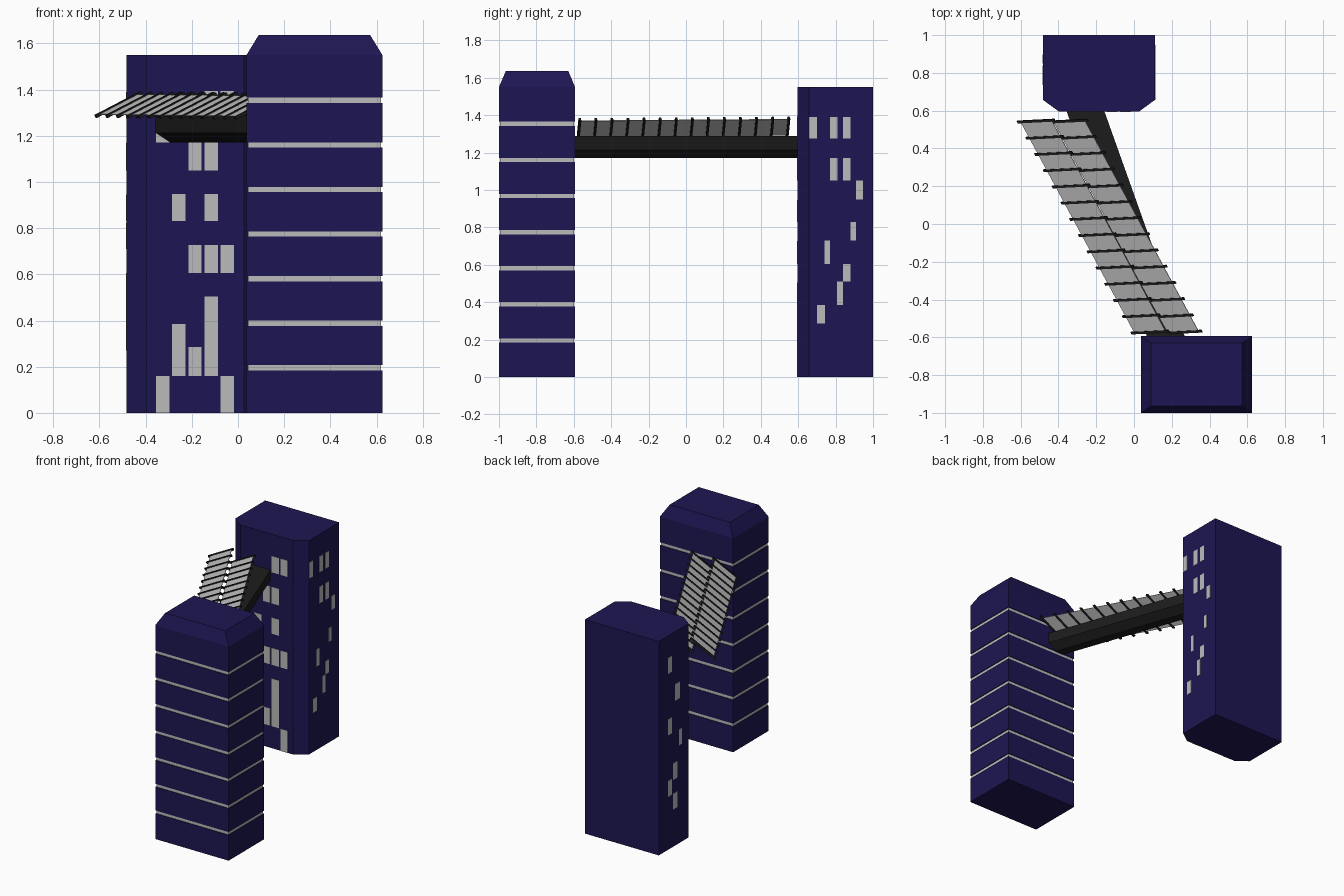
import bpy, bmesh
from mathutils import Vector

if "Cube" in bpy.data.objects:
    bpy.data.objects.remove(bpy.data.objects["Cube"])


def material(name, rgb):
    m = bpy.data.materials.new(name)
    m.diffuse_color = (*rgb, 1)
    m.use_nodes = True
    m.node_tree.nodes["Principled BSDF"].inputs["Base Color"].default_value = m.diffuse_color
    return m


NAVY = material("navy", (0.012, 0.008, 0.085))
PALE = material("pale_grey", (0.5, 0.5, 0.5))
DARK = material("near_black", (0.012, 0.012, 0.012))


def loft(bm, rings):
    """Closed solid through matching rings of points."""
    loops = [[bm.verts.new(p) for p in ring] for ring in rings]
    n = len(loops[0])
    for a, b in zip(loops, loops[1:]):
        for i in range(n):
            j = (i + 1) % n
            bm.faces.new((a[i], a[j], b[j], b[i]))
    bm.faces.new(loops[0][::-1])
    bm.faces.new(loops[-1])


def rect(x0, x1, y0, y1, z):
    return [(x0, y0, z), (x1, y0, z), (x1, y1, z), (x0, y1, z)]


def box(bm, x0, x1, y0, y1, z0, z1):
    loft(bm, [rect(x0, x1, y0, y1, z0), rect(x0, x1, y0, y1, z1)])


def bar(bm, a, b, u, v):
    """Bar from a to b with half-section vectors u and v."""
    loft(bm, [[p - u - v, p + u - v, p + u + v, p - u + v] for p in (a, b)])


def finish(bm, name, mat):
    bmesh.ops.recalc_face_normals(bm, faces=bm.faces)
    me = bpy.data.meshes.new(name)
    bm.to_mesh(me)
    bm.free()
    me.materials.append(mat)
    ob = bpy.data.objects.new(name, me)
    bpy.context.collection.objects.link(ob)


# Front tower: stacked storeys with a bevelled cap
X0, X1, Y0, Y1 = 0.037, 0.625, -1.0, -0.593
bm = bmesh.new()
z = 0
for i in range(7):
    gap = 0.184 + 0.193 * i
    box(bm, X0, X1, Y0, Y1, z, gap)
    z = gap + 0.023
loft(bm, [rect(X0, X1, Y0, Y1, z), rect(X0, X1, Y0, Y1, 1.55),
          rect(X0 + 0.053, X1 - 0.053, Y0 + 0.037, Y1 - 0.037, 1.637)])
finish(bm, "front_tower_storeys", NAVY)

# Pale window bands, inset between storeys
bm = bmesh.new()
for i in range(7):
    gap = 0.184 + 0.193 * i
    box(bm, X0 + 0.006, X1 - 0.006, Y0 + 0.006, Y1 - 0.006, gap, gap + 0.023)
finish(bm, "front_tower_window_bands", PALE)

# Back tower with cut front corners
plan = [(-0.397, 0.595), (0.026, 0.595), (0.111, 0.657),
        (0.111, 1.0), (-0.482, 1.0), (-0.482, 0.657)]
bm = bmesh.new()
loft(bm, [[(x, y, h) for x, y in plan] for h in (0, 1.55)])
finish(bm, "back_tower", NAVY)

# Front windows: column number, bottom, top
bm = bmesh.new()
for c, z0, z1 in [(0, 0, .16), (4, 0, .16), (1, .16, .385), (2, .16, .285),
                  (3, .16, .505), (2, .605, .727), (3, .605, .727),
                  (4, .605, .727), (1, .83, .947), (3, .83, .947),
                  (2, 1.05, 1.17), (3, 1.05, 1.17), (0, 1.17, 1.28),
                  (3, 1.275, 1.393), (4, 1.275, 1.393)]:
    x = -0.355 + 0.07 * c
    box(bm, x, x + 0.058, 0.593, 0.6, z0, z1)
finish(bm, "back_tower_front_windows", PALE)

# Side windows: y start, y end, bottom, top
right = [(.657, .70, 1.275, 1.39), (.77, .81, 1.275, 1.39), (.84, .88, 1.275, 1.39),
         (.77, .81, 1.05, 1.17), (.84, .88, 1.05, 1.17), (.91, .947, .95, 1.05),
         (.88, .91, .73, .83), (.74, .77, .605, .73), (.84, .88, .51, .605),
         (.807, .84, .385, .51), (.70, .743, .285, .385)]
left = [(.85, .897, 1.275, 1.39), (.76, .815, 1.05, 1.17), (.85, .897, .83, .945),
        (.735, .77, .71, .825), (.79, .84, .485, .605), (.85, .897, .385, .5),
        (.79, .84, .27, .385)]
for side, x, wins in (("right", 0.109, right), ("left", -0.48, left)):
    bm = bmesh.new()
    for y0, y1, z0, z1 in wins:
        box(bm, x - 0.004, x + 0.004, y0, y1, z0, z1)
    finish(bm, f"back_tower_{side}_windows", PALE)

# Bridge with bevelled lower edges
section = [(-0.035, 1.17), (0.035, 1.17), (0.1, 1.213),
           (0.1, 1.288), (-0.1, 1.288), (-0.1, 1.213)]
bm = bmesh.new()
loft(bm, [[(cx + x, y, h) for x, h in section]
          for cx, y in ((0.17, -0.6), (-0.258, 0.6))])
finish(bm, "bridge", DARK)

# Two tilted rows of roof panels crossed by ribs
start, end = Vector((0.085, -0.572, 1.327)), Vector((-0.518, 0.545, 1.335))
along = (end - start).normalized()
across = Vector((0.098, 0.005, 0.051))
normal = along.cross(across).normalized()
for row in range(2):
    shift = Vector((0.175 * row, 0, 0))
    bm = bmesh.new()
    bar(bm, start + shift, end + shift, across * 0.84, normal * 0.002)
    finish(bm, f"roof_panel_{row + 1}", PALE)
    bm = bmesh.new()
    for i in range(14):
        p = start.lerp(end, i / 13) + shift
        bar(bm, p - across, p + across, along * 0.007, normal * 0.007)
    finish(bm, f"roof_ribs_{row + 1}", DARK)
